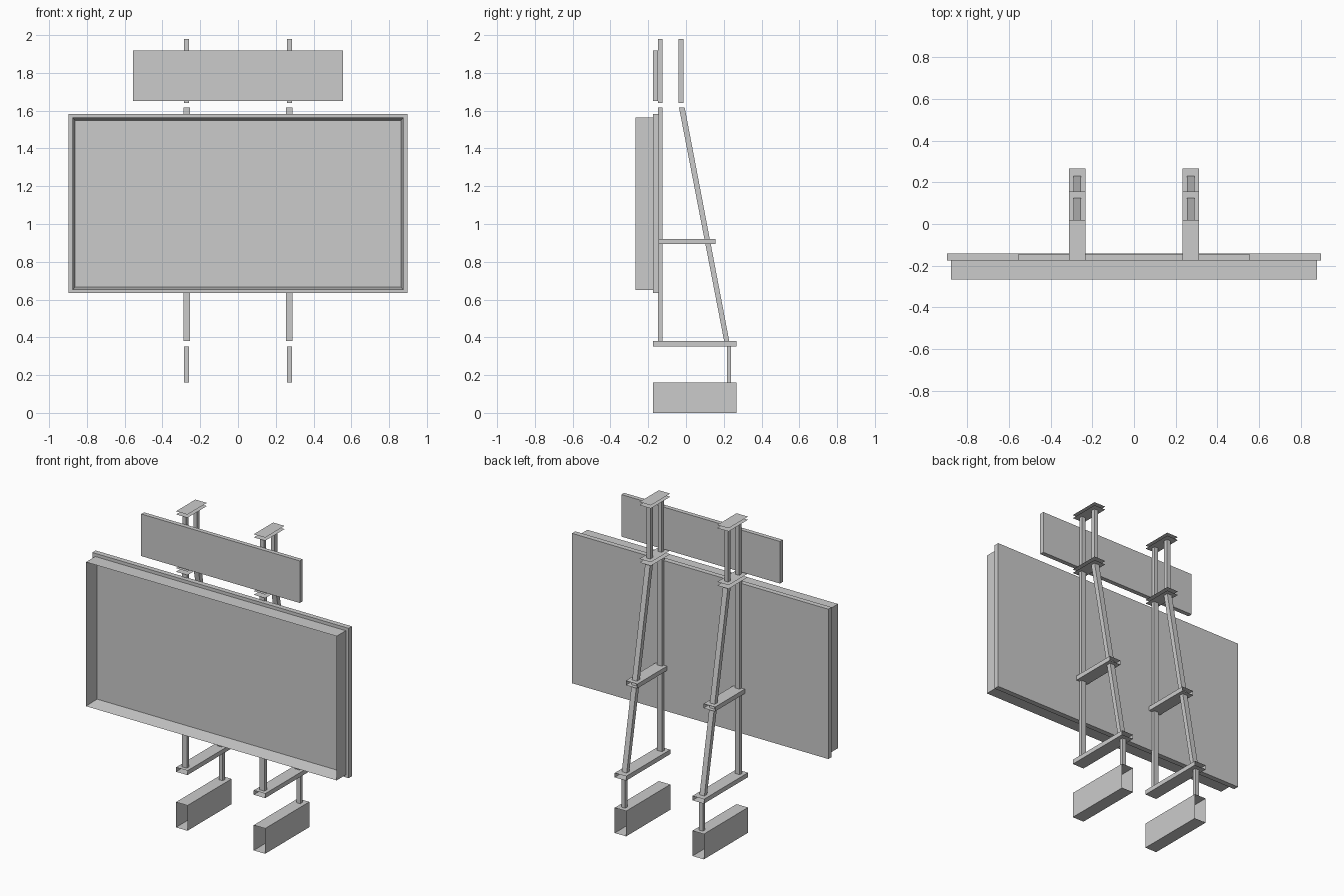
import bpy, bmesh
from mathutils import Vector

if "Cube" in bpy.data.objects:
    bpy.data.objects.remove(bpy.data.objects["Cube"])

SIDE_X = 0.272          # centre of each support frame


def finish(name, bm):
    me = bpy.data.meshes.new(name)
    bm.to_mesh(me)
    bm.free()
    ob = bpy.data.objects.new(name, me)
    bpy.context.collection.objects.link(ob)
    return ob


def box(name, x, y, z, open_axis=None):
    """Box from (min, max) ranges; open_axis removes both end faces on it."""
    bm = bmesh.new()
    bmesh.ops.create_cube(bm, size=1)
    for v in bm.verts:
        v.co = Vector([r[0] if c < 0 else r[1] for c, r in zip(v.co, (x, y, z))])
    bm.normal_update()
    if open_axis is not None:
        ends = [f for f in bm.faces if abs(f.normal[open_axis]) > 0.9]
        bmesh.ops.delete(bm, geom=ends, context='FACES_ONLY')
    return finish(name, bm)


def plate(name, x, y, z):
    """Thin sheet at height z."""
    bm = bmesh.new()
    bm.faces.new([bm.verts.new((a, b, z)) for a, b in
                  ((x[0], y[0]), (x[1], y[0]), (x[1], y[1]), (x[0], y[1]))])
    return finish(name, bm)


def leaning_bar(name, x, low, high):
    """Bar with level ends; low and high are (y min, y max, z)."""
    ob = box(name, x, (0, 1), (0, 1))
    for v in ob.data.vertices:
        end = high if v.co.z > 0.5 else low
        v.co.y, v.co.z = end[1] if v.co.y > 0.5 else end[0], end[2]
    return ob


# Display board: backing panel and deep frame with a recessed face
box("backing_panel", (-0.897, 0.897), (-0.175, -0.142), (0.635, 1.583))
frame = box("display_frame", (-0.877, 0.877), (-0.267, -0.175), (0.651, 1.563))
bm = bmesh.new()
bm.from_mesh(frame.data)
bm.normal_update()
front = next(f for f in bm.faces if f.normal.y < -0.9)
bmesh.ops.inset_region(bm, faces=[front], thickness=0.021)
for v in front.verts:
    v.co.y = -0.178
bm.to_mesh(frame.data)
bm.free()

# Header sign above the board
box("header_sign", (-0.555, 0.555), (-0.175, -0.147), (1.652, 1.918))

for side, label in ((-1, "left"), (1, "right")):
    c = side * SIDE_X
    wide = (c - 0.04, c + 0.04)
    slim = (c - 0.013, c + 0.013)
    leg = (c - 0.017, c + 0.017)

    # Open-ended foot and crossbeams
    box(f"foot_{label}", wide, (-0.174, 0.267), (0, 0.16), 1)
    box(f"lower_beam_{label}", wide, (-0.174, 0.267), (0.352, 0.38), 1)
    box(f"middle_beam_{label}", wide, (-0.147, 0.156), (0.893, 0.921), 1)

    # Pairs of connecting plates
    for i, z in enumerate((1.617, 1.64, 1.98, 2.0)):
        plate(f"joint_plate_{label}_{i + 1}", wide, (-0.174, 0.02), z)

    # Posts and leaning rear leg
    box(f"rear_stub_{label}", slim, (0.216, 0.238), (0.16, 0.352))
    box(f"front_post_{label}", leg, (-0.148, -0.124), (0.38, 1.617))
    leaning_bar(f"rear_leg_{label}", leg, (0.202, 0.229, 0.38), (-0.037, -0.007, 1.617))
    box(f"upper_front_post_{label}", slim, (-0.148, -0.125), (1.64, 1.98))
    box(f"upper_rear_post_{label}", slim, (-0.04, -0.014), (1.64, 1.98))
